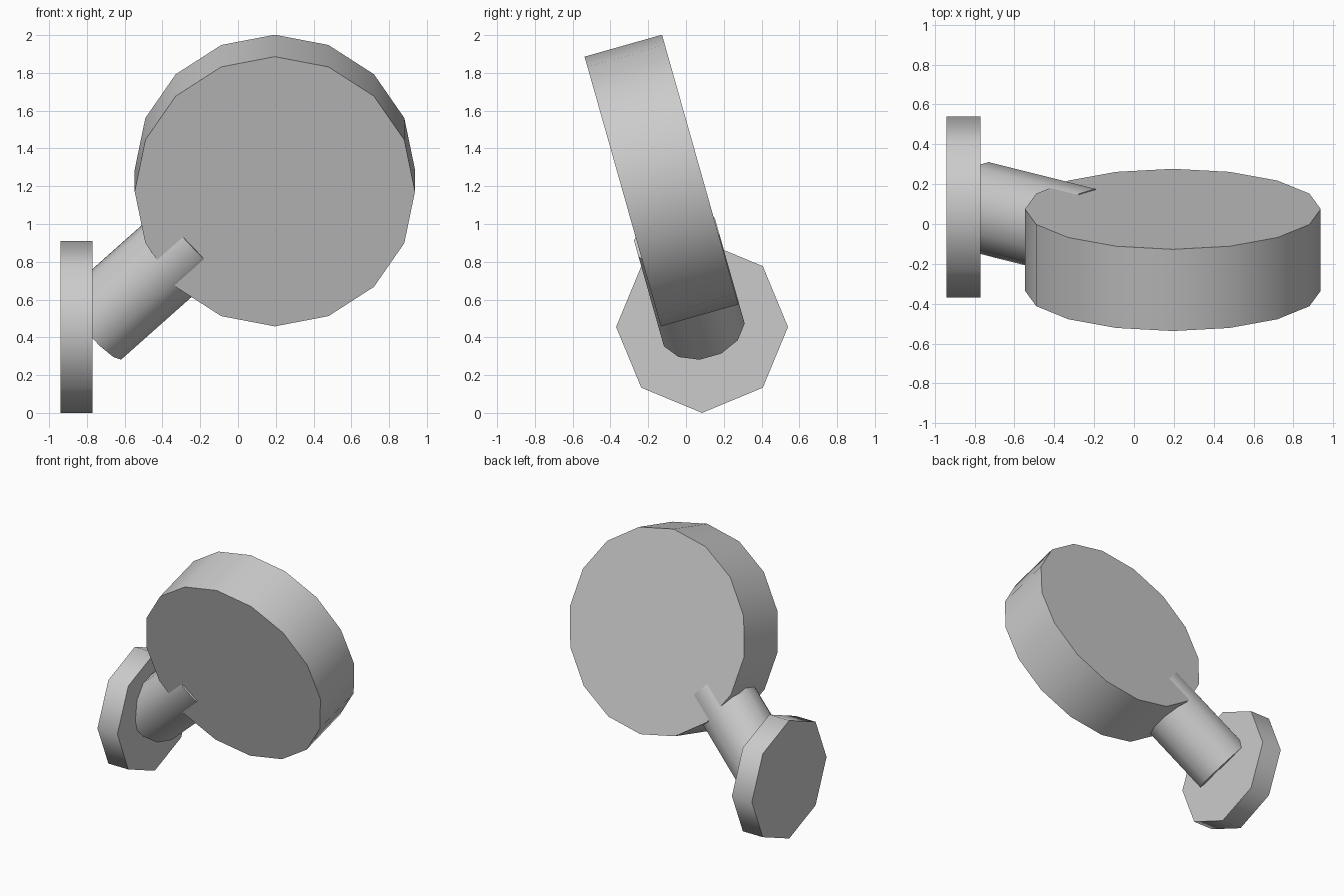
import bpy, bmesh
from math import radians, sin, cos
from mathutils import Matrix, Vector

cube = bpy.data.objects.get("Cube")
if cube:
    bpy.data.objects.remove(cube, do_unlink=True)

GREY = (0.6, 0.6, 0.6, 1)
grey = bpy.data.materials.new("plain grey")
grey.use_nodes = True
grey.diffuse_color = GREY
grey.node_tree.nodes["Principled BSDF"].inputs["Base Color"].default_value = GREY


def cylinder(name, sides, radius, length, centre, axis, up, twist=0):
    """Capped cylinder along axis, with a corner on the up direction."""
    z = axis.normalized()
    x = (up - z * up.dot(z)).normalized()
    y = z.cross(x)
    frame = Matrix((x, y, z)).transposed().to_4x4()
    place = Matrix.Translation(centre) @ frame @ Matrix.Rotation(twist, 4, "Z")
    bm = bmesh.new()
    bmesh.ops.create_cone(bm, cap_ends=True, segments=sides, radius1=radius,
                          radius2=radius, depth=length, matrix=place)
    bmesh.ops.recalc_face_normals(bm, faces=bm.faces)
    mesh = bpy.data.meshes.new(name)
    bm.to_mesh(mesh)
    bm.free()
    mesh.materials.append(grey)
    obj = bpy.data.objects.new(name, mesh)
    bpy.context.collection.objects.link(obj)
    bpy.ops.object.select_all(action="DESELECT")
    obj.select_set(True)
    bpy.context.view_layer.objects.active = obj
    bpy.ops.object.shade_smooth_by_angle(angle=radians(50))
    return obj


# Tilted plane shared by the disc and the arm
tilt = radians(15.8)
facing = Vector((0, -cos(tilt), -sin(tilt)))
disc_up = Vector((0, -sin(tilt), cos(tilt)))
side = Vector((1, 0, 0))

# Large tilted disc
cylinder("disc", 16, 0.742, 0.426, Vector((0.195, -0.13, 1.23)), facing, disc_up)

# Octagonal mounting plate
cylinder("mounting_plate", 8, 0.455, 0.17, Vector((-0.855, 0.085, 0.455)),
         side, Vector((0, 0, 1)))

# Arm from the plate into the disc
slope = radians(42.7)
arm_dir = side * cos(slope) + disc_up * sin(slope)
arm_length = 0.728
arm_start = Vector((-0.77, 0.085, 0.455))
cylinder("arm", 12, 0.23, arm_length, arm_start + arm_dir * arm_length / 2,
         arm_dir, facing, radians(15))
